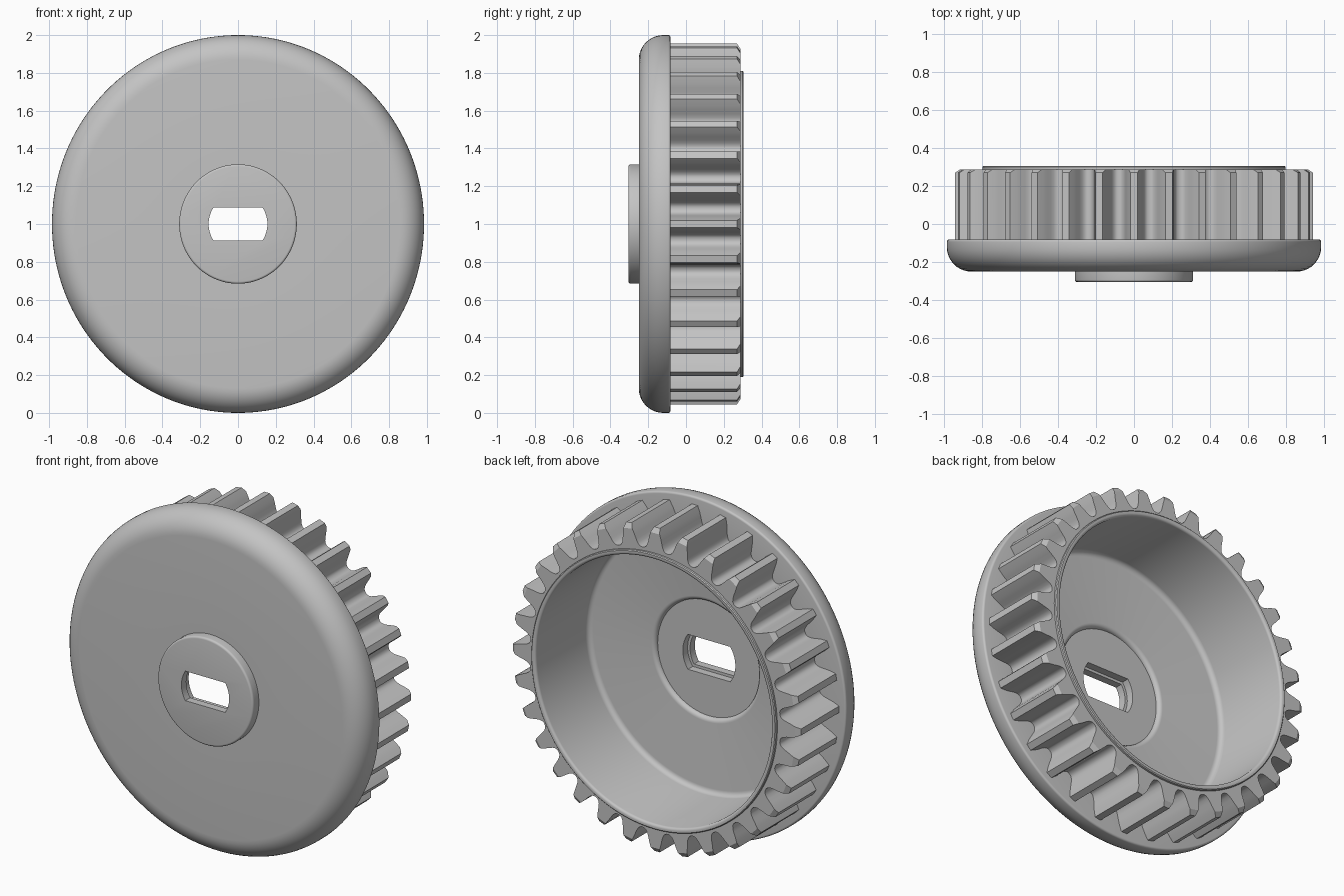
import bpy, bmesh, math

if "Cube" in bpy.data.objects:
    bpy.data.objects.remove(bpy.data.objects["Cube"], do_unlink=True)

SEGMENTS = 160
TEETH = 32
SQUASH = 0.985   # the wheel is very slightly narrower than tall

grey = bpy.data.materials.new("plain grey")
grey.use_nodes = True
grey.diffuse_color = (0.55, 0.55, 0.55, 1)
grey.node_tree.nodes["Principled BSDF"].inputs["Base Color"].default_value = (0.55, 0.55, 0.55, 1)


def polar(r, angle, y):
    """Point on a circle around the wheel's axle, which runs along y."""
    return (SQUASH * r * math.cos(angle), y, 1 + r * math.sin(angle))


def arc(cr, cy, radius, start, end, steps):
    """Rounded corner for a (radius, y) profile, angles in degrees."""
    pts = []
    for i in range(steps + 1):
        a = math.radians(start + (end - start) * i / steps)
        pts.append((cr + radius * math.cos(a), cy + radius * math.sin(a)))
    return pts


def loft(name, loops, cap=False, closed=False):
    """Join equal rings of points with quads, optionally capping the ends."""
    bm = bmesh.new()
    rings = [[bm.verts.new(p) for p in loop] for loop in loops]
    pairs = list(zip(rings, rings[1:]))
    if closed:
        pairs.append((rings[-1], rings[0]))
    for a, b in pairs:
        n = len(a)
        for i in range(n):
            j = (i + 1) % n
            bm.faces.new((a[i], a[j], b[j], b[i]))
    if cap:
        bm.faces.new(rings[0])
        bm.faces.new(rings[-1])
    bmesh.ops.recalc_face_normals(bm, faces=bm.faces)
    mesh = bpy.data.meshes.new(name)
    bm.to_mesh(mesh)
    bm.free()
    obj = bpy.data.objects.new(name, mesh)
    bpy.context.collection.objects.link(obj)
    mesh.materials.append(grey)
    return obj


def activate(obj):
    bpy.ops.object.select_all(action='DESELECT')
    obj.select_set(True)
    bpy.context.view_layer.objects.active = obj


# Flange, front hub, cup wall and recessed floor as one turned profile
FLOOR = -0.19
profile = arc(0.304, -0.293, 0.012, -90, 0, 4)
profile += [(0.316, -0.25)]
profile += arc(0.87, -0.12, 0.13, -90, 0, 10)
profile += arc(0.988, -0.094, 0.012, 0, 90, 4)
profile += [(0.81, -0.082), (0.81, 0.3), (0.805, 0.305)]
profile += arc(0.795, 0.29, 0.015, 90, 180, 4)
profile += arc(0.75, FLOOR + 0.03, 0.03, 0, -90, 5)
profile += arc(0.365, FLOOR - 0.025, 0.025, 90, 180, 5)
body = loft("flanged_cup",
            [[polar(r, math.tau * i / SEGMENTS, y) for i in range(SEGMENTS)] for r, y in profile],
            cap=True)


# Axle slot: a circle with two flats, stepped wider towards the back
def slot_loop(y, grow=0.0):
    radius, half = 0.158 + grow, 0.087 + grow
    limit = math.asin(half / radius)
    pts = []
    for side in (0, math.pi):
        for i in range(13):
            a = side - limit + 2 * limit * i / 12
            pts.append(polar(radius, a, y))
    return pts


cutter = loft("slot_cutter",
              [slot_loop(-0.4), slot_loop(-0.26), slot_loop(-0.26, 0.016), slot_loop(0, 0.016)],
              cap=True)
cutter.hide_render = True
cut = body.modifiers.new("axle_slot", 'BOOLEAN')
cut.operation = 'DIFFERENCE'
cut.solver = 'EXACT'
cut.object = cutter
activate(body)
bpy.ops.object.modifier_apply(modifier=cut.name)
bpy.data.objects.remove(cutter, do_unlink=True)

# Toothed ring: half a tooth as (radius, degrees from its centre), then mirrored
flank = [(0.92, 2.05), (0.895, 2.55), (0.87, 3.0), (0.85, 3.5), (0.836, 4.2), (0.83, 5.0)]


def tooth_outline(tip):
    half = [tip] + flank
    tooth = [(r, -a) for r, a in reversed(half)] + half
    return [(r, math.radians(a) + math.tau * t / TEETH) for t in range(TEETH) for r, a in tooth]


full = tooth_outline((0.955, 1.15))
chamfered = tooth_outline((0.928, 1.85))


def gear_loop(outline, y):
    return [polar(r, a, y) for r, a in outline]


def inner_loop(y):
    return [polar(0.8, a, y) for r, a in full]


gear = loft("toothed_ring",
            [inner_loop(-0.1), gear_loop(full, -0.1), gear_loop(full, 0.27),
             gear_loop(chamfered, 0.288), inner_loop(0.288)], closed=True)

for obj in (body, gear):
    activate(obj)
    bpy.ops.object.shade_smooth_by_angle(angle=math.radians(30))
